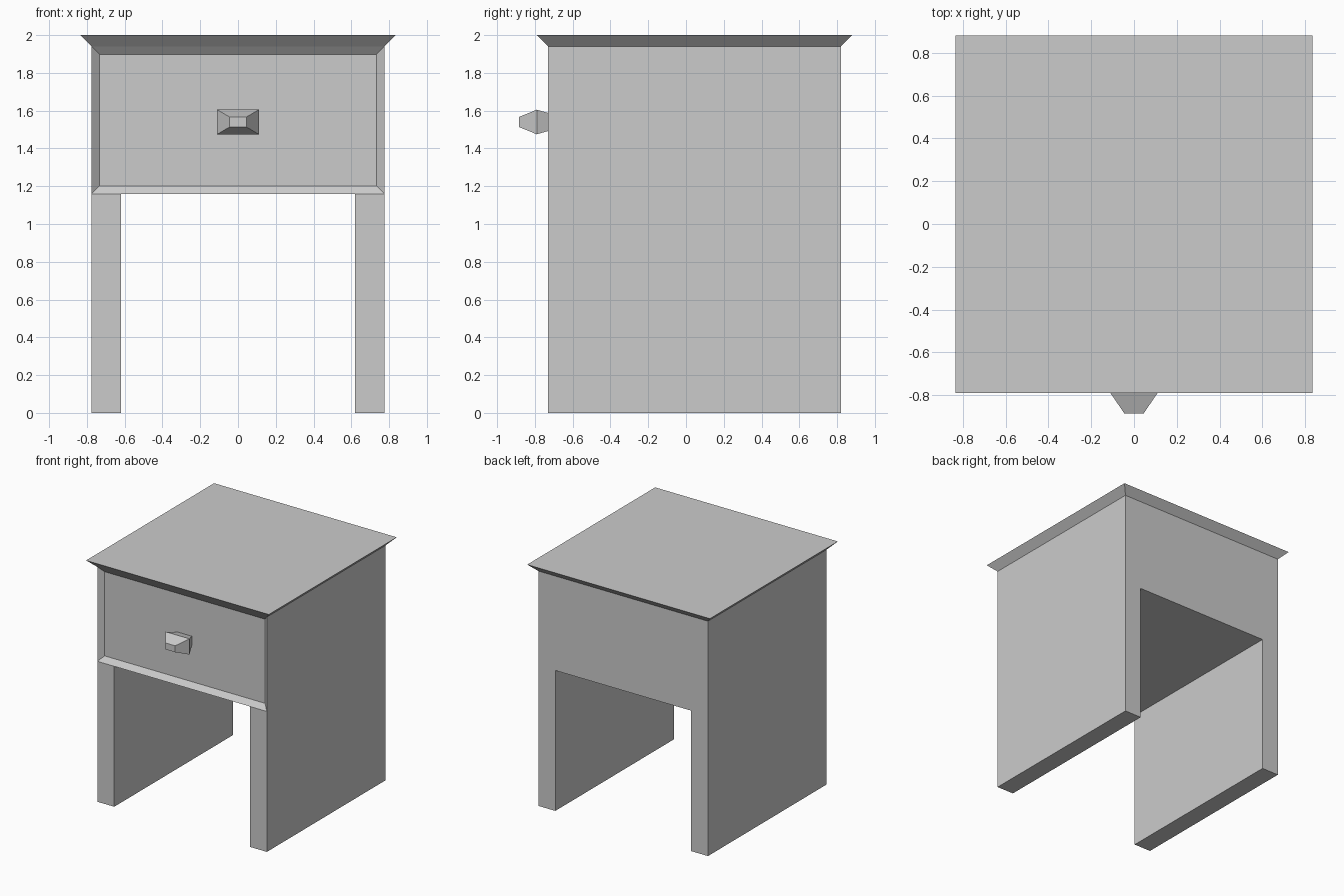
import bpy, bmesh

if "Cube" in bpy.data.objects:
    bpy.data.objects.remove(bpy.data.objects["Cube"])

X, Y0, Y1 = 0.775, -0.73, 0.82      # cabinet half width, front and back
Z_LEG, Z_TOP = 1.16, 1.94           # underside of box, underside of top
LEG_IN = 0.62                       # inner face of side panels
BEVEL, DEPTH = 0.06, 0.036          # drawer recess


def loft(bm, rings):
    """Closed solid through a list of four-cornered rings."""
    loops = [[bm.verts.new(p) for p in ring] for ring in rings]
    for a, b in zip(loops, loops[1:]):
        for i in range(4):
            j = (i + 1) % 4
            bm.faces.new((a[i], a[j], b[j], b[i]))
    bm.faces.new(loops[0][::-1])
    bm.faces.new(loops[-1])
    bmesh.ops.recalc_face_normals(bm, faces=bm.faces[:])


def finish(bm, name):
    bmesh.ops.recalc_face_normals(bm, faces=bm.faces[:])
    mesh = bpy.data.meshes.new(name)
    bm.to_mesh(mesh)
    bm.free()
    obj = bpy.data.objects.new(name, mesh)
    bpy.context.collection.objects.link(obj)
    return obj


def flat_ring(z, grow=0.0):
    x, a, b = X + grow, Y0 - grow, Y1 + grow
    return [(-x, a, z), (x, a, z), (x, b, z), (-x, b, z)]


# Cabinet box with the drawer front sunk in
bm = bmesh.new()
loft(bm, [flat_ring(Z_LEG), flat_ring(Z_TOP)])
front = min(bm.faces, key=lambda f: f.calc_center_median().y)
bmesh.ops.inset_individual(bm, faces=[front], thickness=BEVEL, depth=-DEPTH)

# Side panels pulled down from the two outer strips of the underside
for x in (-LEG_IN, LEG_IN):
    under = [f for f in bm.faces if f.normal.z < -0.99]
    edges = {e for f in under for e in f.edges}
    verts = {v for f in under for v in f.verts}
    bmesh.ops.bisect_plane(bm, geom=under + list(edges) + list(verts),
                           plane_co=(x, 0, 0), plane_no=(1, 0, 0))
    bm.normal_update()
strips = [f for f in bm.faces if f.normal.z < -0.99
          and abs(f.calc_center_median().x) > LEG_IN]
for f in strips:
    new = bmesh.ops.extrude_discrete_faces(bm, faces=[f])["faces"]
    bmesh.ops.translate(bm, verts=new[0].verts[:], vec=(0, 0, -Z_LEG))
finish(bm, "cabinet_with_side_panels")

# Flared table top
bm = bmesh.new()
loft(bm, [flat_ring(Z_TOP), flat_ring(2.0, 0.06)])
finish(bm, "table_top")

# Drawer knob: the same rectangle scaled along its depth
bm = bmesh.new()
rings = []
for y, s in ((Y0 + DEPTH, 0.58), (-0.79, 1.0), (-0.885, 0.41)):
    w, h = 0.11 * s, 0.065 * s
    rings.append([(-w, y, 1.54 - h), (w, y, 1.54 - h),
                  (w, y, 1.54 + h), (-w, y, 1.54 + h)])
loft(bm, rings)
finish(bm, "drawer_knob")
